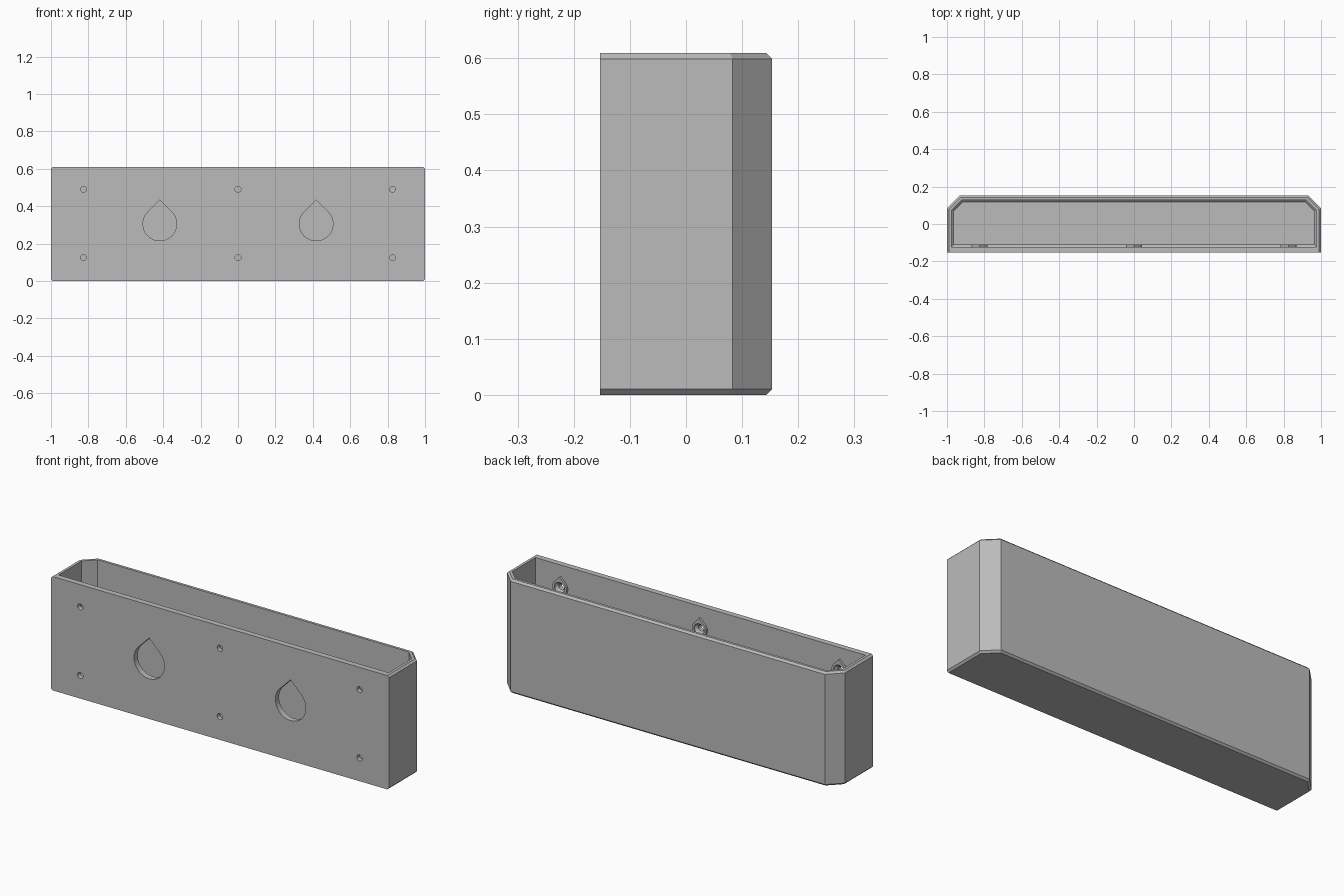
import bpy, bmesh
from math import cos, sin, pi, radians, sqrt

cube = bpy.data.objects.get("Cube")
if cube:
    bpy.data.objects.remove(cube, do_unlink=True)

grey = bpy.data.materials.new("plain grey")
grey.use_nodes = True
colour = (0.5, 0.5, 0.5, 1)
grey.diffuse_color = colour
grey.node_tree.nodes["Principled BSDF"].inputs["Base Color"].default_value = colour

FRONT, BACK, HEIGHT = -0.153, 0.153, 0.609
BEVEL, WALL, FRONT_WALL, FLOOR = 0.01, 0.024, 0.031, 0.03
INNER = FRONT + FRONT_WALL


def loft(name, rings):
    """Closed solid through matching rings of points."""
    bm = bmesh.new()
    loops = [[bm.verts.new(p) for p in ring] for ring in rings]
    for a, b in zip(loops, loops[1:]):
        for i in range(len(a)):
            j = (i + 1) % len(a)
            bm.faces.new((a[i], a[j], b[j], b[i]))
    bm.faces.new(loops[0])
    bm.faces.new(loops[-1])
    bmesh.ops.recalc_face_normals(bm, faces=bm.faces)
    mesh = bpy.data.meshes.new(name)
    bm.to_mesh(mesh)
    bm.free()
    mesh.materials.append(grey)
    obj = bpy.data.objects.new(name, mesh)
    bpy.context.collection.objects.link(obj)
    return obj


def outline(inset, front, z):
    """Plan of the tray: square front corners, cut back corners."""
    w, b = 1 - inset, BACK - inset
    c = 0.07 - inset * (2 - sqrt(2))
    return [(-w, front, z), (w, front, z), (w, b - c, z),
            (w - c, b, z), (c - w, b, z), (-w, b - c, z)]


def circle(x, z, r, y, n=32):
    return [(x + r * cos(2 * pi * i / n), y, z + r * sin(2 * pi * i / n)) for i in range(n)]


def teardrop(x, z, r, y, n=36):
    """Round below, with a right-angled point on top."""
    arc = [radians(135 + 270 * i / n) for i in range(n + 1)]
    return [(x + r * cos(a), y, z + r * sin(a)) for a in arc] + [(x, y, z + r * sqrt(2))]


def combine(target, tool, operation):
    mod = target.modifiers.new(operation.lower(), "BOOLEAN")
    mod.object, mod.operation, mod.solver = tool, operation, "EXACT"
    bpy.context.view_layer.objects.active = target
    bpy.ops.object.modifier_apply(modifier=mod.name)
    bpy.data.objects.remove(tool, do_unlink=True)


# Hollow tray with bevelled outer edges and a bevelled floor edge
tray = loft("wall_tray", [
    outline(BEVEL, FRONT, 0),
    outline(0, FRONT, BEVEL),
    outline(0, FRONT, HEIGHT - BEVEL),
    outline(BEVEL, FRONT, HEIGHT),
    outline(WALL, INNER, HEIGHT),
    outline(WALL, INNER, FLOOR + 0.012),
    outline(WALL + 0.012, INNER + 0.012, FLOOR),
])

# Screw bosses inside the front wall, with countersunk holes
for x in (-0.826, 0, 0.826):
    for z in (0.124, 0.49):
        combine(tray, loft("boss", [teardrop(x, z, 0.042, INNER - 0.015),
                                    teardrop(x, z, 0.042, INNER + 0.012)]), "UNION")
        combine(tray, loft("screw_cutter", [circle(x, z, 0.016, FRONT - 0.02),
                                            circle(x, z, 0.016, INNER - 0.006),
                                            circle(x, z, 0.03, INNER + 0.008),
                                            circle(x, z, 0.03, INNER + 0.03)]), "DIFFERENCE")

# Large drop-shaped openings through the front wall
for x in (-0.418, 0.418):
    combine(tray, loft("opening_cutter", [teardrop(x, 0.305, 0.09, FRONT - 0.02),
                                          teardrop(x, 0.305, 0.09, INNER + 0.03)]), "DIFFERENCE")

# Smooth round walls, crisp edges
bpy.ops.object.select_all(action="DESELECT")
tray.select_set(True)
bpy.context.view_layer.objects.active = tray
bpy.ops.object.shade_smooth_by_angle(angle=radians(30))
